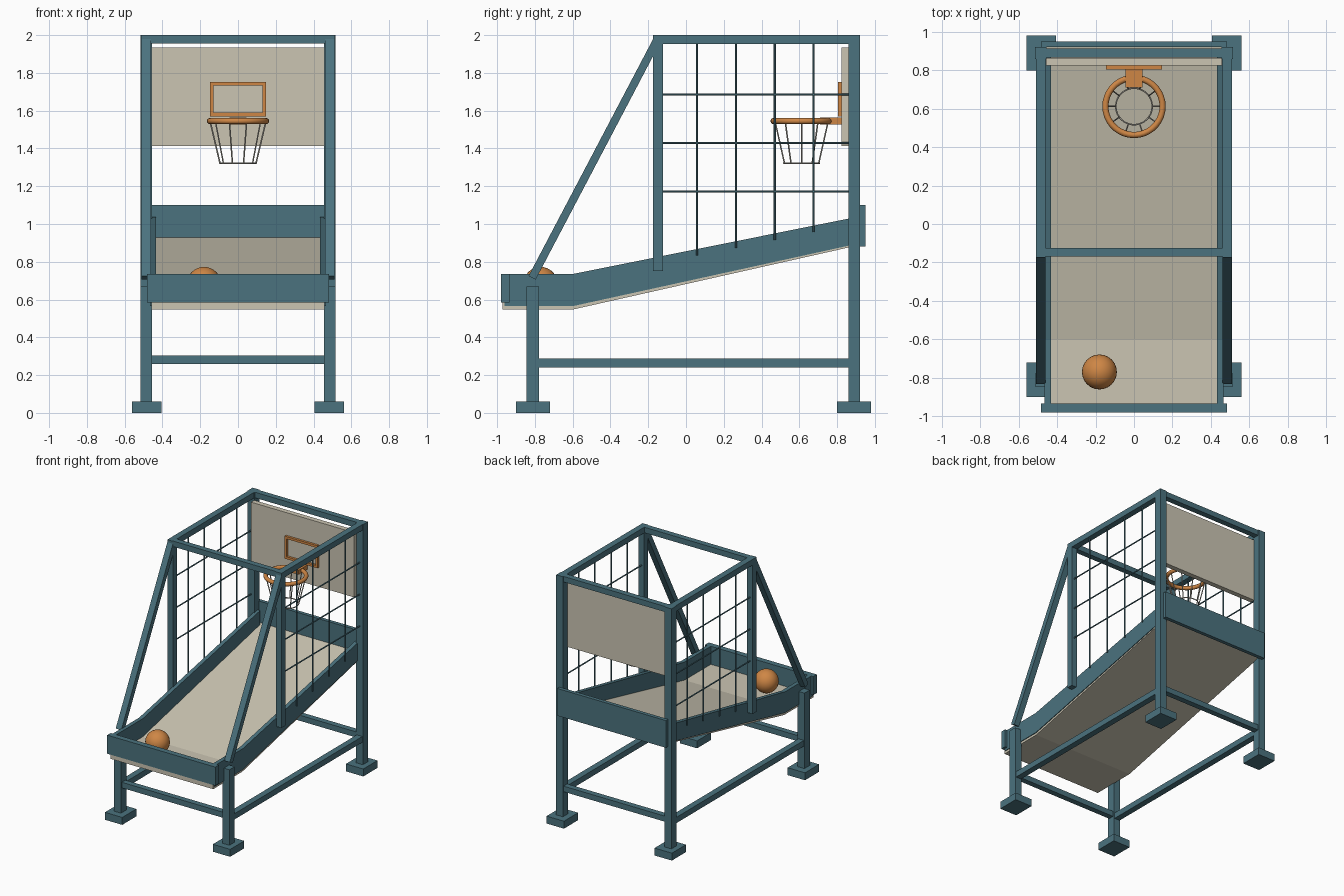
import bpy, bmesh, math
from mathutils import Vector

cube = bpy.data.objects.get("Cube")
if cube:
    bpy.data.objects.remove(cube, do_unlink=True)


def material(name, rgb):
    m = bpy.data.materials.new(name)
    m.use_nodes = True
    m.diffuse_color = (*rgb, 1)
    m.node_tree.nodes["Principled BSDF"].inputs["Base Color"].default_value = (*rgb, 1)
    return m


TEAL = material("teal paint", (0.07, 0.17, 0.21))
CREAM = material("cream board", (0.60, 0.56, 0.45))
ORANGE = material("orange", (0.62, 0.24, 0.06))
NET = material("net grey", (0.50, 0.48, 0.42))


def add(name, bm, mat, smooth=False):
    bmesh.ops.recalc_face_normals(bm, faces=bm.faces)
    me = bpy.data.meshes.new(name)
    bm.to_mesh(me)
    bm.free()
    me.materials.append(mat)
    ob = bpy.data.objects.new(name, me)
    bpy.context.collection.objects.link(ob)
    if smooth:
        me.shade_smooth()
    return ob


def box(name, x, y, z, mat=TEAL):
    """Box from (low, high) ranges."""
    bm = bmesh.new()
    bmesh.ops.create_cube(bm, size=1)
    for v in bm.verts:
        v.co = [r[0] if c < 0 else r[1] for c, r in zip(v.co, (x, y, z))]
    return add(name, bm, mat)


def extrude_x(name, outline, x0, x1, mat=TEAL):
    """Side outline of (y, z) points extruded across x."""
    bm = bmesh.new()
    face = bm.faces.new([bm.verts.new((x0, y, z)) for y, z in outline])
    new = bmesh.ops.extrude_face_region(bm, geom=[face])["geom"]
    for v in new:
        if isinstance(v, bmesh.types.BMVert):
            v.co.x = x1
    return add(name, bm, mat)


def rod(bm, a, b, radius, sides=6):
    a, b = Vector(a), Vector(b)
    d = b - a
    made = bmesh.ops.create_cone(bm, cap_ends=True, segments=sides, radius1=radius,
                                 radius2=radius, depth=d.length)["verts"]
    turn = d.to_track_quat("Z", "Y")
    for v in made:
        v.co = turn @ v.co + (a + b) / 2


def torus(name, center, major, minor, n, m, mat):
    bm = bmesh.new()
    rings = []
    for i in range(n):
        a = math.tau * i / n
        ring = []
        for j in range(m):
            b = math.tau * j / m
            r = major + minor * math.cos(b)
            ring.append(bm.verts.new(Vector(center) + Vector(
                (r * math.cos(a), r * math.sin(a), minor * math.sin(b)))))
        rings.append(ring)
    for i in range(n):
        p, q = rings[i], rings[(i + 1) % n]
        for j in range(m):
            k = (j + 1) % m
            bm.faces.new((p[j], q[j], q[k], p[k]))
    return add(name, bm, mat, True)


def span(s, lo, hi):
    return tuple(sorted((s * lo, s * hi)))


def wall_top(y):
    return 0.735 + 0.201 * max(0, y + 0.6)


# Both sides of the frame
for s, side in ((1, "left"), (-1, "right")):
    post = span(s, 0.455, 0.515)
    rail = span(s, 0.46, 0.51)
    for end, y in (("front", -0.81), ("back", 0.89)):
        box(f"{side}_{end}_foot", span(s, 0.405, 0.56), (y - 0.09, y + 0.09), (0, 0.06))
    box(f"{side}_front_leg", post, (-0.845, -0.777), (0.06, 0.67))
    box(f"{side}_back_post", post, (0.859, 0.922), (0.06, 2.0))
    box(f"{side}_middle_post", rail, (-0.174, -0.122), (0.75, 2.0))
    box(f"{side}_top_rail", rail, (-0.174, 0.922), (1.953, 2.0))
    box(f"{side}_lower_rail", rail, (-0.777, 0.859), (0.24, 0.287))

    # Slanted brace
    low, high = Vector((-0.815, 0.715)), Vector((-0.15, 1.98))
    off = (high - low).orthogonal().normalized() * 0.021
    extrude_x(f"{side}_brace", [low - off, low + off, high + off, high - off], *rail)

    # Side wall of the ramp
    extrude_x(f"{side}_ramp_wall",
              [(-0.96, 0.565), (-0.6, 0.565), (0.9, 0.894), (0.9, wall_top(0.9)),
               (-0.6, 0.735), (-0.96, 0.735)], *span(s, 0.433, 0.465))

    # Safety grid
    bm = bmesh.new()
    x = s * 0.485
    for i in range(4):
        y = 0.058 + 0.206 * i
        rod(bm, (x, y, wall_top(y) - 0.035), (x, y, 1.96), 0.0055)
    for i in range(3):
        z = 1.172 + 0.257 * i
        rod(bm, (x, -0.13, z), (x, 0.87, z), 0.0055)
    add(f"{side}_safety_grid", bm, TEAL)

# Cross members
box("middle_top_beam", (-0.46, 0.46), (-0.17, -0.124), (1.955, 2.0))
box("back_top_beam", (-0.46, 0.46), (0.867, 0.914), (1.955, 2.0))
box("front_cross_rail", (-0.46, 0.46), (-0.833, -0.787), (0.26, 0.305))
box("back_cross_rail", (-0.46, 0.46), (0.867, 0.914), (0.26, 0.305))
box("front_ramp_wall", (-0.483, 0.483), (-0.98, -0.935), (0.585, 0.735))
box("back_ramp_wall", (-0.485, 0.485), (0.92, 0.95), (0.88, 1.10))

# Ball ramp
extrude_x("ramp_bed", [(-0.972, 0.547), (-0.6, 0.547), (0.92, 0.889), (0.92, 0.928),
                       (-0.6, 0.589), (-0.972, 0.589)], -0.459, 0.459, CREAM)

# Backboard with target frame
box("backboard", (-0.459, 0.459), (0.824, 0.865), (1.412, 1.935), CREAM)
depth = (0.805, 0.826)
for name, z in (("top", (1.733, 1.752)), ("bottom", (1.57, 1.589))):
    box(f"target_{name}", (-0.147, 0.147), depth, z, ORANGE)
for s, side in ((1, "left"), (-1, "right")):
    box(f"target_{side}", span(s, 0.129, 0.147), depth, (1.589, 1.733), ORANGE)

# Hoop and net
HY, HZ = 0.612, 1.545
box("hoop_bracket", (-0.045, 0.045), (0.71, 0.826), (1.527, 1.563), ORANGE)
torus("hoop_ring", (0, HY, HZ), 0.149, 0.016, 36, 12, ORANGE)
torus("net_bottom_ring", (0, HY, 1.322), 0.095, 0.004, 30, 6, NET)
bm = bmesh.new()
for i in range(10):
    a = math.tau * i / 10
    c, s = math.cos(a), math.sin(a)
    rod(bm, (0.147 * c, HY + 0.147 * s, HZ - 0.005), (0.095 * c, HY + 0.095 * s, 1.32), 0.004)
add("net_cords", bm, NET)

# Ball
bm = bmesh.new()
bmesh.ops.create_uvsphere(bm, u_segments=24, v_segments=16, radius=0.091)
bmesh.ops.translate(bm, verts=bm.verts, vec=(-0.18, -0.77, 0.682))
add("ball", bm, ORANGE, True)
